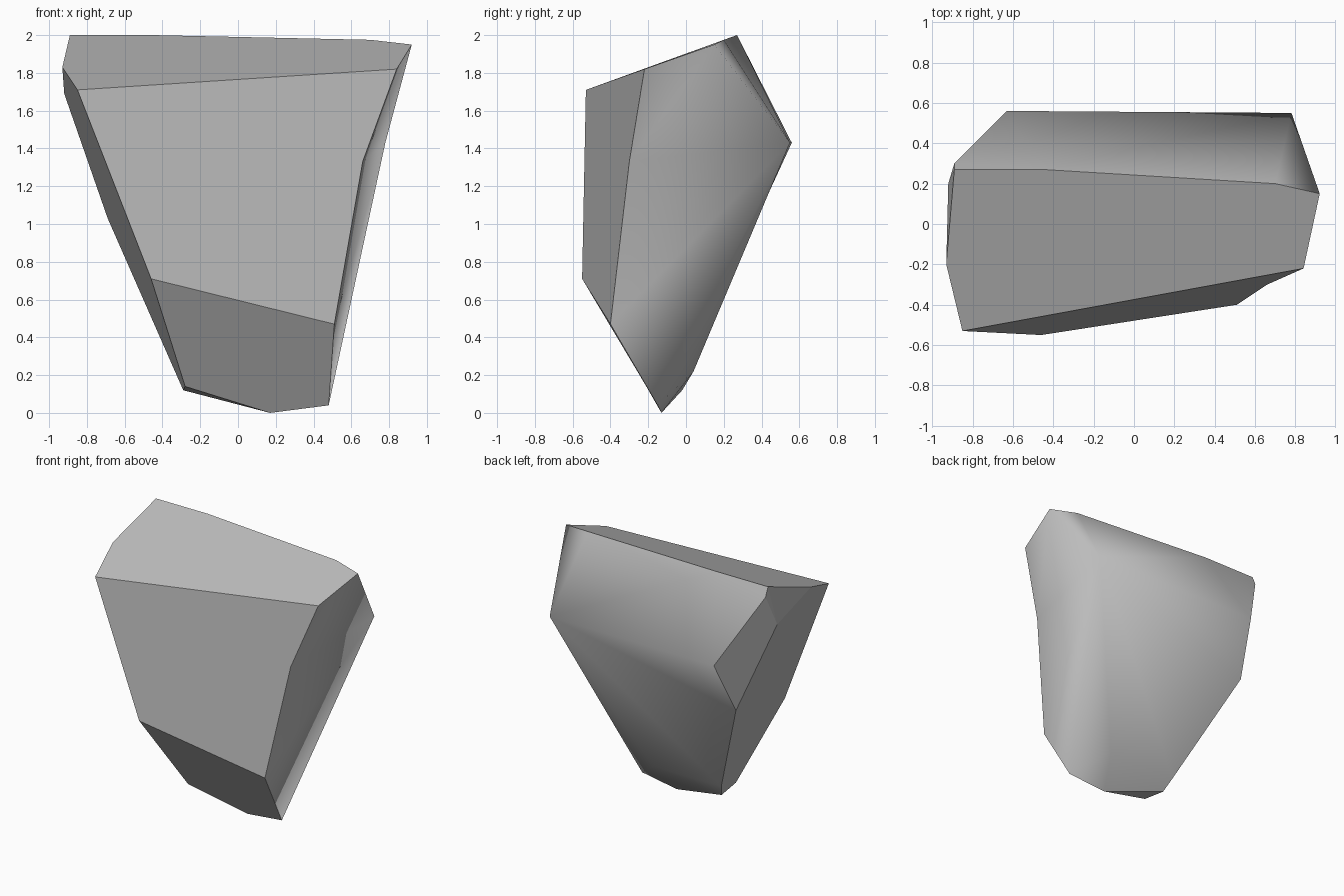
import bpy
import bmesh
from mathutils import Vector

default = bpy.data.objects.get("Cube")
if default:
    bpy.data.objects.remove(default, do_unlink=True)

# Corners of the boulder, one letter each
corners = {
    # rim of the slanted top
    "A": (-.85, -.53, 1.71), "B": (.84, -.22, 1.82), "K": (.92, .15, 1.95),
    "L": (.7, .2, 1.975), "M": (-.45, .27, 2), "N": (-.89, .27, 2),
    "O": (-.93, -.2, 1.83),
    # front face
    "C": (.66, -.3, 1.33), "D": (.51, -.4, .47), "E": (-.46, -.55, .71),
    # foot
    "F": (.48, -.15, .04), "G": (.17, -.13, 0), "H": (-.28, -.21, .14),
    "T": (-.29, -.02, .12), "U": (-.33, .04, .22), "W": (.25, .04, .22),
    # back ridge and chipped corner
    "P": (.78, .55, 1.43), "Q": (-.63, .56, 1.43), "R": (-.92, .2, 1.69),
    "S": (-.69, .376, 1.03), "J": (-.89, .3, 1.93),
}

# Cleaved facets: top, front, undercut, side, underside, chip and its corner
cleaved = ["ABKLMNO", "AEDCB", "EHGFD", "AORSUTHE", "HTG", "JQSR", "NJR", "NRO"]

# Weathered surfaces, smooth shaded: hollow side, upper back, lower back
weathered = ["BCK", "CPK", "CDP", "DFP",
             "KPL", "LPM", "MPQ", "MQJN",
             "PSQ", "PUS", "PWU", "PFW", "WTU", "WGT", "WFG"]

bm = bmesh.new()
verts = {name: bm.verts.new(Vector(co)) for name, co in corners.items()}


def add_facets(outlines, smooth):
    """Make one face for each string of corner letters."""
    for outline in outlines:
        face = bm.faces.new([verts[letter] for letter in outline])
        face.smooth = smooth


add_facets(cleaved, False)
add_facets(weathered, True)
bmesh.ops.recalc_face_normals(bm, faces=bm.faces)

# Every edge of a cleaved facet stays crisp
for edge in bm.edges:
    edge.smooth = all(face.smooth for face in edge.link_faces)

mesh = bpy.data.meshes.new("boulder")
bm.to_mesh(mesh)
bm.free()

# Plain grey stone
stone = bpy.data.materials.new("grey stone")
stone.use_nodes = True
grey = (.5, .5, .5, 1)
stone.diffuse_color = grey
stone.node_tree.nodes["Principled BSDF"].inputs["Base Color"].default_value = grey
mesh.materials.append(stone)

boulder = bpy.data.objects.new("boulder", mesh)
bpy.context.collection.objects.link(boulder)
